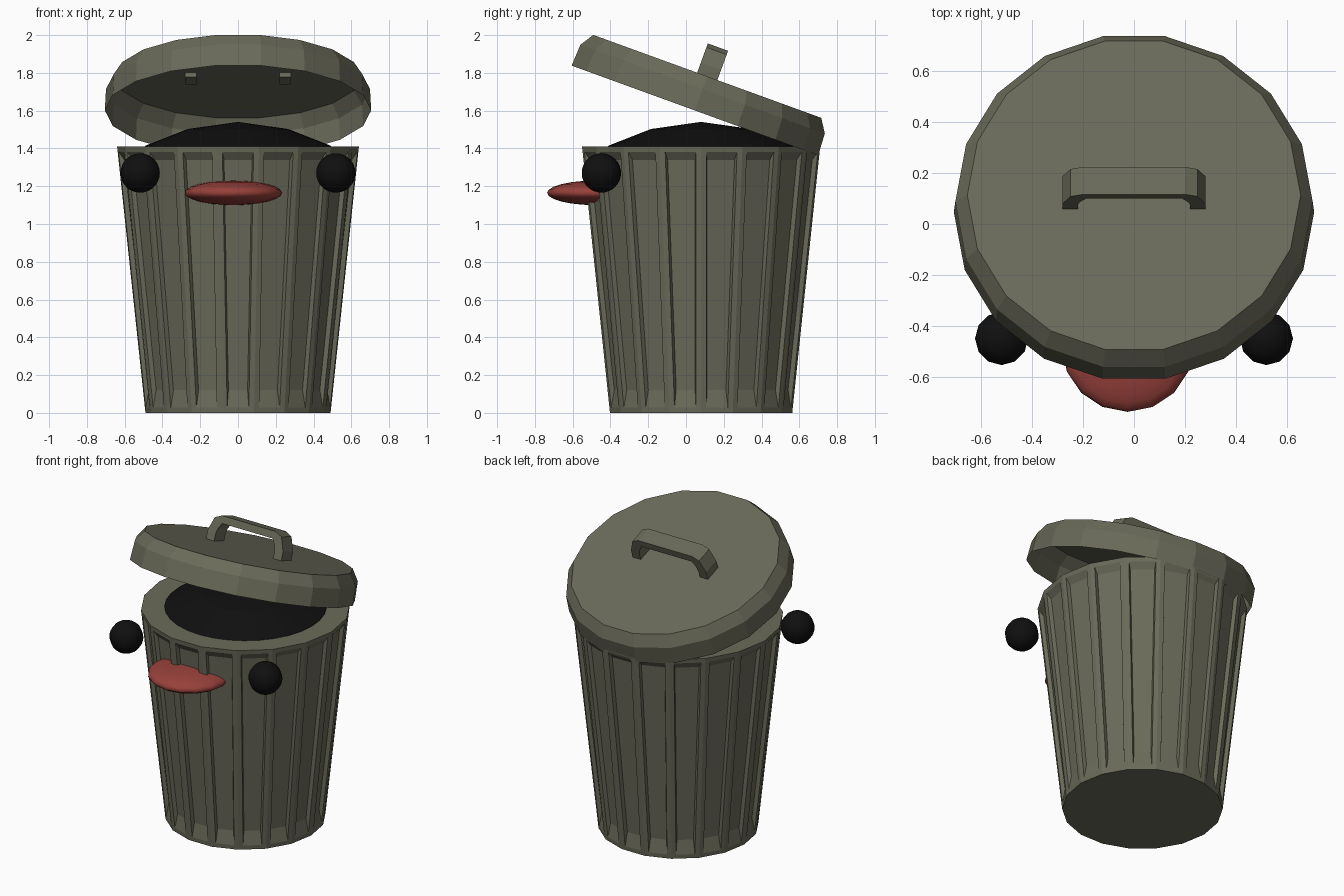
import bpy, bmesh, math
from mathutils import Matrix

cube = bpy.data.objects.get("Cube")
if cube:
    bpy.data.objects.remove(cube, do_unlink=True)

CENTRE_Y = 0.08


def material(name, rgb, rough=0.8):
    m = bpy.data.materials.new(name)
    m.use_nodes = True
    m.diffuse_color = (*rgb, 1)
    bsdf = m.node_tree.nodes["Principled BSDF"]
    bsdf.inputs["Base Color"].default_value = (*rgb, 1)
    bsdf.inputs["Roughness"].default_value = rough
    return m


METAL = material("olive_metal", (0.145, 0.145, 0.102))
BLACK = material("black", (0.005, 0.005, 0.005))
RED = material("mouth_red", (0.31, 0.052, 0.043))


def finish(name, bm, mat, matrix=Matrix(), smooth=False):
    mesh = bpy.data.meshes.new(name)
    bm.to_mesh(mesh)
    bm.free()
    mesh.materials.append(mat)
    for p in mesh.polygons:
        p.use_smooth = smooth
    ob = bpy.data.objects.new(name, mesh)
    ob.matrix_world = matrix
    bpy.context.collection.objects.link(ob)
    return ob


def lathe(profile, n, bottom=True, top=True):
    """Stack rings of (radius, z), lowest first; returns mesh and wall faces."""
    bm = bmesh.new()
    rings = [[bm.verts.new((r * math.cos(2 * math.pi * i / n),
                            r * math.sin(2 * math.pi * i / n), z))
              for i in range(n)] for r, z in profile]
    walls = []
    for a, b in zip(rings, rings[1:]):
        for i in range(n):
            j = (i + 1) % n
            walls.append(bm.faces.new((a[i], a[j], b[j], b[i])))
    if bottom:
        bm.faces.new(rings[0][::-1])
    if top:
        bm.faces.new(rings[-1])
    bm.normal_update()
    return bm, walls


# Can body: tapered, with a recessed panel on each side leaving ribs between
R0, R1, H = 0.49, 0.64, 1.41
bm, walls = lathe([(R0, 0), (R1, H)], 18)
bmesh.ops.inset_individual(bm, faces=walls, thickness=0.028, use_even_offset=True)
bmesh.ops.inset_individual(bm, faces=walls, thickness=0.008, depth=-0.024,
                           use_even_offset=True)
# Slope the panel ends by sliding the inner corners along the taper
slope = (R1 - R0) / H
for v in {v for f in walls for v in f.verts}:
    dz = (0.12 if v.co.z < H / 2 else 1.34) - v.co.z
    r = v.co.xy.length
    k = (r + slope * dz) / r
    v.co.x *= k
    v.co.y *= k
    v.co.z += dz
finish("can_body", bm, METAL, Matrix.Translation((0, CENTRE_Y, 0)))

# Dark dome filling the can mouth
bm, _ = lathe([(0.5, 1.405), (0.49, 1.415), (0.265, 1.503), (0.004, 1.54)], 32, bottom=False)
finish("dark_dome", bm, BLACK, Matrix.Translation((0, CENTRE_Y, 0)))

# Tilted lid, hollow below
tilt = Matrix.Translation((0, 0.047, 1.601)) @ Matrix.Rotation(math.radians(-20), 4, 'X')
bm, _ = lathe([(0.705, 0), (0.699, 0.12), (0.652, 0.192)], 18, bottom=False)
finish("lid", bm, METAL, tilt)

# Lid handle: an arch profile extruded across, its feet poking through the lid
half = [(0.22, 0.168), (0.28, 0.168), (0.28, 0.25), (0.248, 0.335), (0.2, 0.357)]
inner = [(0.22, 0.245), (0.188, 0.31)]
outer_path = half[1:] + [(-x, z) for x, z in reversed(half[1:])]
inner_path = [half[0]] + inner
inner_path += [(-x, z) for x, z in reversed(inner_path)]
outer_path.insert(4, (-0.0, 0.357))
inner_path.insert(3, (0.0, 0.31))
# pair matching points along both paths so the arch is made of quads
inner_path = [half[0], (0.22, 0.235), (0.212, 0.27), (0.188, 0.31), (0, 0.31),
              (-0.188, 0.31), (-0.212, 0.27), (-0.22, 0.235), (-0.22, 0.168)]
bm = bmesh.new()
W = 0.057
rows = []
for o, i in zip(outer_path, inner_path):
    rows.append([bm.verts.new((x, y, z)) for (x, z), y in
                 ((o, -W), (o, W), (i, W), (i, -W))])
for a, b in zip(rows, rows[1:]):
    for k in range(4):
        j = (k + 1) % 4
        bm.faces.new((a[k], a[j], b[j], b[k]))
bm.faces.new(rows[0][::-1])
bm.faces.new(rows[-1])
bmesh.ops.recalc_face_normals(bm, faces=bm.faces)
finish("lid_handle", bm, METAL, tilt)


def ball(name, centre, scale, mat, seg, rings):
    bm = bmesh.new()
    bmesh.ops.create_uvsphere(bm, u_segments=seg, v_segments=rings, radius=1)
    m = Matrix.Translation(centre) @ Matrix.Diagonal((*scale, 1))
    bm.transform(m)
    finish(name, bm, mat, smooth=True)


# Floating eyes and flattened mouth
for side, name in ((1, "left_eye"), (-1, "right_eye")):
    ball(name, (side * 0.518, -0.448, 1.27), (0.104,) * 3, BLACK, 12, 16)
ball("mouth", (-0.025, -0.48, 1.165), (0.257, 0.255, 0.065), RED, 16, 12)
